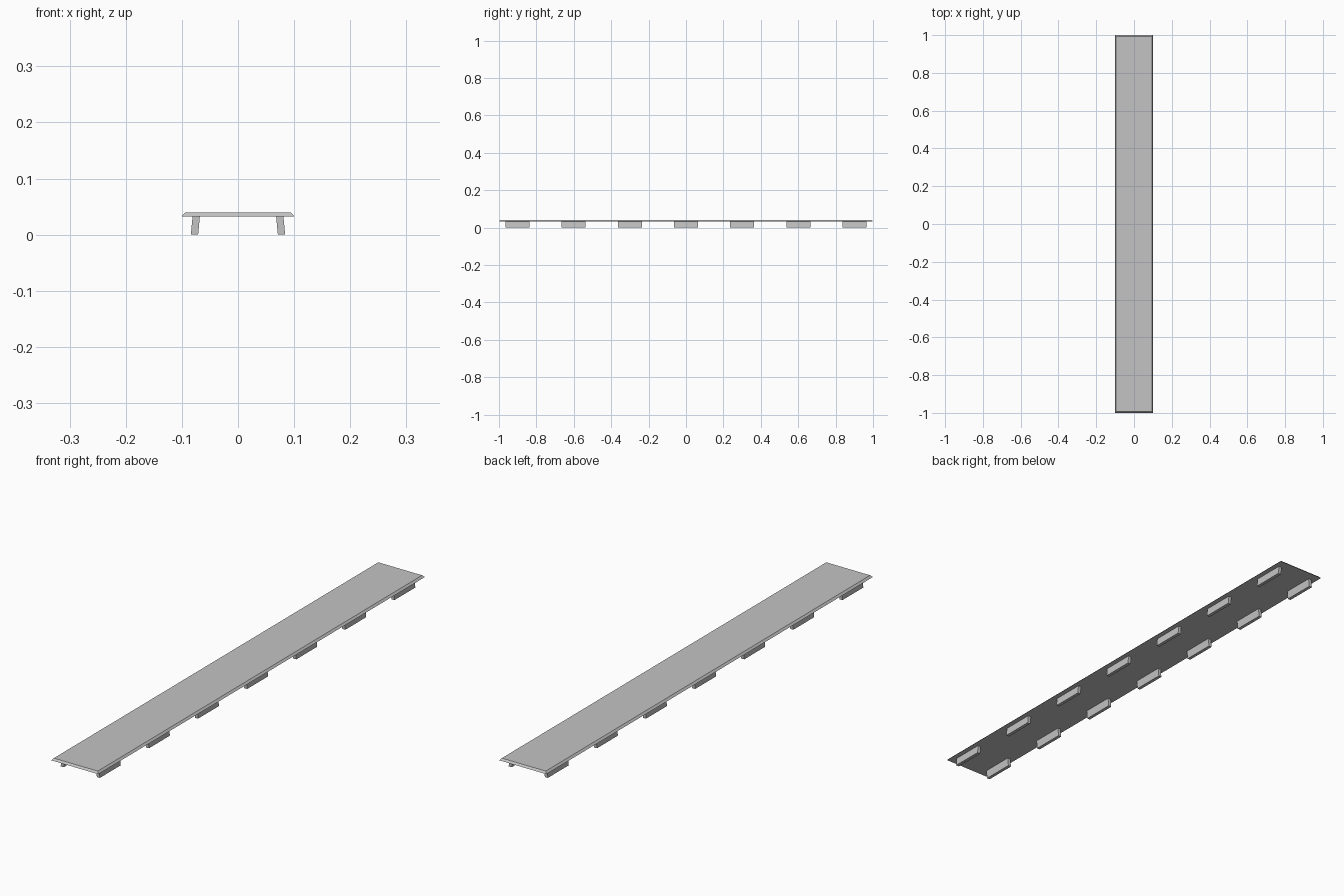
import bpy, bmesh

if "Cube" in bpy.data.objects:
    bpy.data.objects.remove(bpy.data.objects["Cube"])

stone = bpy.data.materials.new("light grey")
stone.diffuse_color = (0.55, 0.55, 0.55, 1)
stone.use_nodes = True
stone.node_tree.nodes["Principled BSDF"].inputs["Base Color"].default_value = stone.diffuse_color


def block(name, bottom, top):
    """Six-sided block between two rectangles (x0, x1, y0, y1, z)."""
    bm = bmesh.new()
    rings = []
    for x0, x1, y0, y1, z in (bottom, top):
        rings.append([bm.verts.new(p) for p in
                      ((x0, y0, z), (x1, y0, z), (x1, y1, z), (x0, y1, z))])
    low, high = rings
    bm.faces.new(low[::-1])
    bm.faces.new(high)
    for i in range(4):
        j = (i + 1) % 4
        bm.faces.new((low[i], low[j], high[j], high[i]))
    bmesh.ops.recalc_face_normals(bm, faces=bm.faces)
    mesh = bpy.data.meshes.new(name)
    bm.to_mesh(mesh)
    bm.free()
    mesh.materials.append(stone)
    obj = bpy.data.objects.new(name, mesh)
    bpy.context.collection.objects.link(obj)
    return obj


SLAB_Z, TOP_Z = 0.032, 0.0395
HALF_W, BEVEL = 0.101, 0.007

# Long slab with chamfered upper edges
block("slab",
      (-HALF_W, HALF_W, -1, 1, SLAB_Z),
      (-HALF_W + BEVEL, HALF_W - BEVEL, -1 + BEVEL, 1 - BEVEL, TOP_Z))

# Seven pairs of splayed feet, mirrored across the slab
for i in range(7):
    y = (i - 3) * 0.3005
    for side, label in ((1, "right"), (-1, "left")):
        lo = sorted((side * 0.071, side * 0.084))
        hi = sorted((side * 0.068, side * 0.081))
        block(f"{label}_foot_{i + 1}",
              (*lo, y - 0.064, y + 0.064, 0),
              (*hi, y - 0.064, y + 0.064, SLAB_Z))
